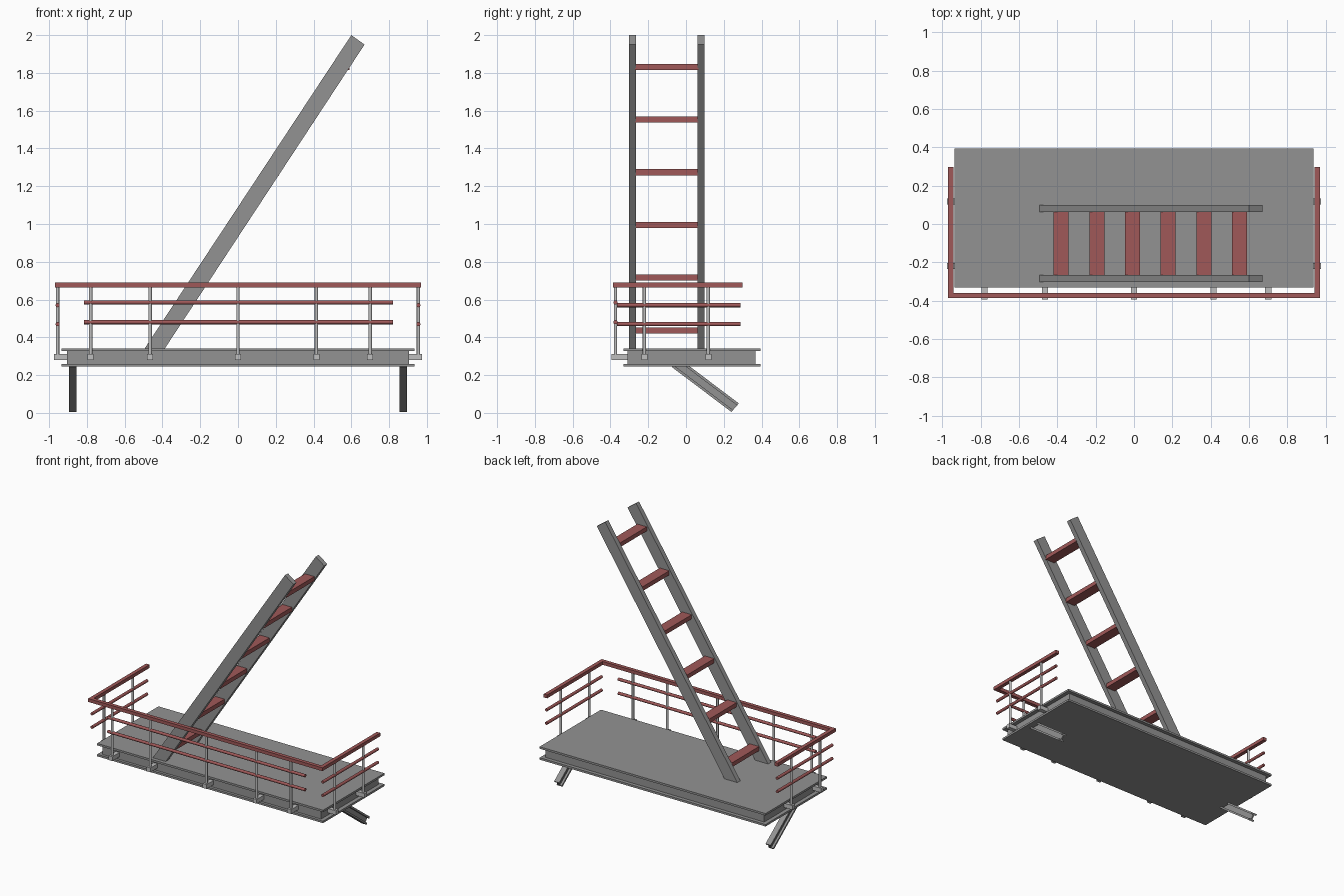
import bpy, bmesh, math
from mathutils import Vector

cube = bpy.data.objects.get("Cube")
if cube:
    bpy.data.objects.remove(cube, do_unlink=True)


def material(name, rgb):
    m = bpy.data.materials.new(name)
    m.use_nodes = True
    m.diffuse_color = (*rgb, 1)
    m.node_tree.nodes["Principled BSDF"].inputs["Base Color"].default_value = (*rgb, 1)
    return m


GREY = material("steel grey", (0.29, 0.29, 0.29))
LIGHT = material("light grey", (0.52, 0.52, 0.52))
RED = material("dull red", (0.35, 0.098, 0.098))


def finish(name, bm, mat):
    bmesh.ops.recalc_face_normals(bm, faces=bm.faces)
    mesh = bpy.data.meshes.new(name)
    bm.to_mesh(mesh)
    bm.free()
    mesh.materials.append(mat)
    obj = bpy.data.objects.new(name, mesh)
    bpy.context.collection.objects.link(obj)
    return obj


def box(name, mat, x, y, z):
    """Box between the (low, high) pairs on each axis."""
    bm = bmesh.new()
    bmesh.ops.create_cube(bm, size=1)
    for v in bm.verts:
        v.co = [a + (b - a) * (c + 0.5) for (a, b), c in zip((x, y, z), v.co)]
    return finish(name, bm, mat)


def extrude(name, mat, points, direction):
    """Closed outline swept along a direction."""
    bm = bmesh.new()
    face = bm.faces.new([bm.verts.new(p) for p in points])
    new = bmesh.ops.extrude_face_region(bm, geom=[face])["geom"]
    verts = [g for g in new if isinstance(g, bmesh.types.BMVert)]
    bmesh.ops.translate(bm, verts=verts, vec=direction)
    return finish(name, bm, mat)


def rod(name, mat, start, end, radius):
    """Round bar between two points."""
    start, end = Vector(start), Vector(end)
    axis = end - start
    bm = bmesh.new()
    bmesh.ops.create_cone(bm, cap_ends=True, segments=12, radius1=radius,
                          radius2=radius, depth=axis.length)
    bm.transform(axis.to_track_quat('Z', 'Y').to_matrix().to_4x4())
    bmesh.ops.translate(bm, verts=bm.verts, vec=(start + end) / 2)
    for f in bm.faces:
        f.smooth = len(f.verts) == 4
    for e in bm.edges:
        e.smooth = all(len(f.verts) == 4 for f in e.link_faces)
    return finish(name, bm, mat)


# Platform: two plates around a recessed core
box("deck_top_plate", GREY, (-0.935, 0.935), (-0.33, 0.395), (0.327, 0.342))
box("deck_core", GREY, (-0.905, 0.905), (-0.31, 0.368), (0.26, 0.327))
box("deck_bottom_plate", GREY, (-0.935, 0.935), (-0.33, 0.395), (0.245, 0.26))

# Ladder stiles and treads
stile = [(-0.495, 0.34), (-0.388, 0.34), (0.67, 1.95), (0.60, 2.0)]
for name, y in (("front", -0.302), ("back", 0.062)):
    extrude("ladder_stile_" + name, GREY, [(x, y, z) for x, z in stile], (0, 0.036, 0))
for i in range(6):
    x, z = -0.38 + 0.186 * i, 0.437 + 0.279 * i
    box(f"ladder_tread_{i + 1}", RED, (x - 0.039, x + 0.039),
        (-0.27, 0.066), (z - 0.016, z + 0.016))

# Slanted I-beam struts below the platform
low, high = Vector((0, 0.26, 0.0275)), Vector((0, -0.055, 0.265))
along = high - low
across = Vector((0, 0.66, 0.75)) * 0.03
half = [(1, -1), (1, -0.55), (0.25, -0.55), (0.25, 0.55), (1, 0.55), (1, 1)]
section = half + [(-u, -v) for u, v in half]
for name, s in (("left", 1), ("right", -1)):
    pts = [low + Vector((s * 0.875 + u * 0.021, 0, 0)) + across * v for u, v in section]
    extrude("strut_" + name, GREY, pts, along)

# Front railing
FY, SX = -0.373, 0.955
box("top_rail_front", RED, (-0.967, 0.967), (FY - 0.014, FY + 0.014), (0.665, 0.69))
for i, z in enumerate((0.48, 0.585)):
    rod(f"mid_rail_front_{i + 1}", RED, (-0.815, FY, z), (0.82, FY, z), 0.011)
for i, x in enumerate((-0.78, -0.465, 0, 0.415, 0.70)):
    rod(f"post_front_{i + 1}", LIGHT, (x, FY, 0.29), (x, FY, 0.67), 0.009)
    box(f"post_foot_front_{i + 1}", LIGHT, (x - 0.016, x + 0.016),
        (-0.395, -0.305), (0.28, 0.312))

# Side railings
for name, s in (("left", 1), ("right", -1)):
    x = s * SX
    box("top_rail_" + name, RED, (x - 0.014, x + 0.014), (-0.387, 0.298), (0.665, 0.69))
    for i, z in enumerate((0.47, 0.57)):
        rod(f"mid_rail_{name}_{i + 1}", RED, (x, -0.365, z), (x, 0.288, z), 0.011)
    for i, y in enumerate((-0.22, 0.118)):
        rod(f"post_{name}_{i + 1}", LIGHT, (x, y, 0.29), (x, y, 0.67), 0.009)
        box(f"post_foot_{name}_{i + 1}", LIGHT, sorted((s * 0.90, s * 0.975)),
            (y - 0.016, y + 0.016), (0.28, 0.312))
